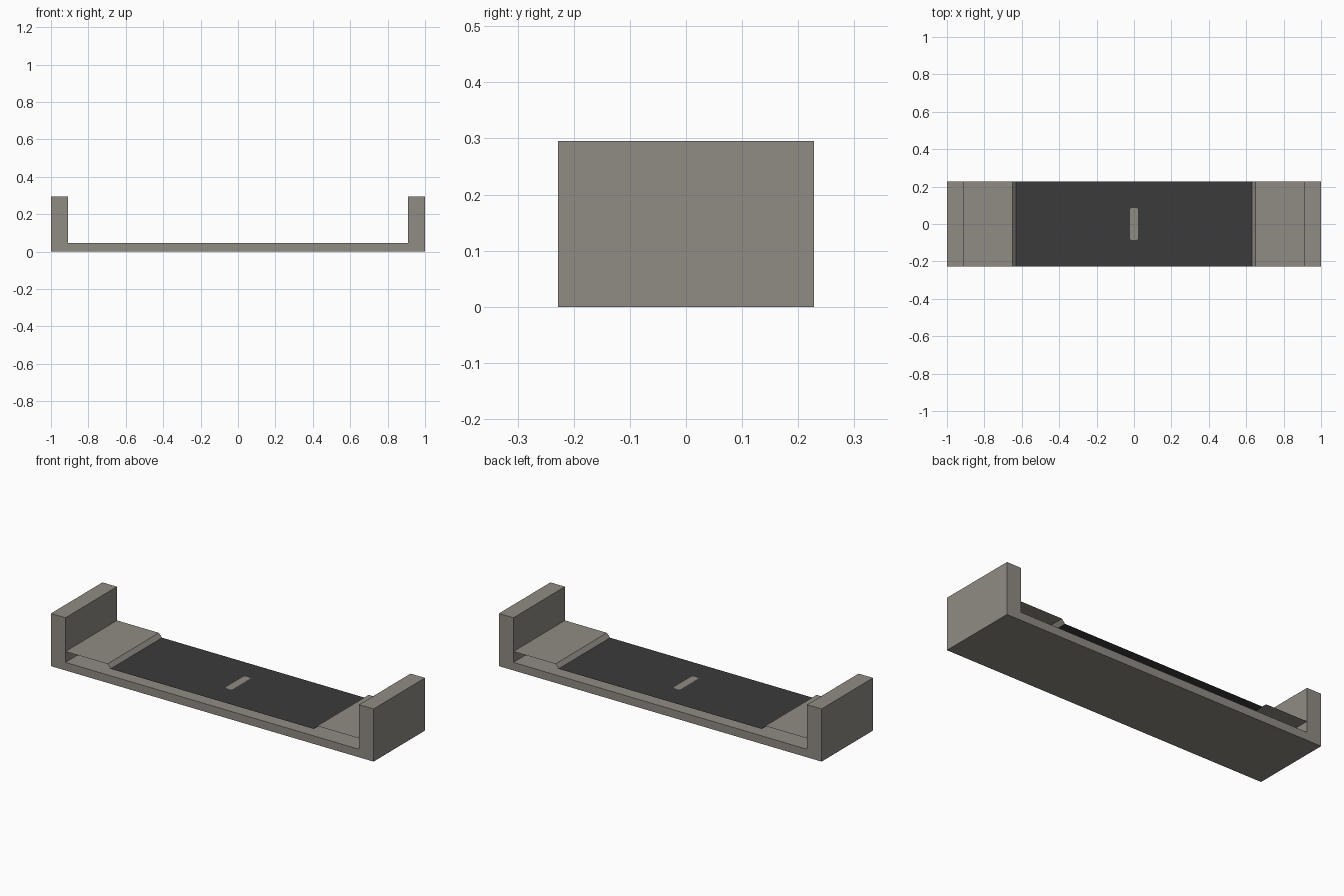
import bpy, math

if "Cube" in bpy.data.objects:
    bpy.data.objects.remove(bpy.data.objects["Cube"])

HALF_Y = 0.228      # half depth
FLOOR = 0.045       # top of the base slab
WALL_X = 0.91       # inner face of the end walls
TOP = 0.295         # wall height
SHELF = 0.106       # height of the end shelves
PANEL = 0.084       # height of the dark panel


def material(name, rgb):
    m = bpy.data.materials.new(name)
    m.diffuse_color = (*rgb, 1.0)
    m.use_nodes = True
    m.node_tree.nodes["Principled BSDF"].inputs["Base Color"].default_value = m.diffuse_color
    return m


grey = material("warm grey", (0.28, 0.26, 0.23))
dark = material("charcoal", (0.043, 0.043, 0.043))


def add_mesh(name, verts, faces, mat):
    me = bpy.data.meshes.new(name)
    me.from_pydata(verts, [], faces)
    me.materials.append(mat)
    ob = bpy.data.objects.new(name, me)
    bpy.context.collection.objects.link(ob)
    return ob


def extrude_y(name, profile, mat, closed=False):
    """Sweep an xz profile through the full depth; closed adds end caps."""
    n = len(profile)
    verts = [(x, y, z) for y in (-HALF_Y, HALF_Y) for x, z in profile]
    faces = [(i, (i + 1) % n, n + (i + 1) % n, n + i)
             for i in range(n if closed else n - 1)]
    if closed:
        faces += [tuple(range(n))[::-1], tuple(range(n, 2 * n))]
        faces = [f[::-1] for f in faces]
    return add_mesh(name, verts, faces, mat)


# U-shaped frame: base slab with two end walls (profile counter-clockwise)
extrude_y("frame", [(-1, 0), (1, 0), (1, TOP), (WALL_X, TOP), (WALL_X, FLOOR),
                    (-WALL_X, FLOOR), (-WALL_X, TOP), (-1, TOP)], grey, closed=True)

# Thin end shelves with a sloping lip down to the panel
lip = [(-WALL_X, SHELF), (-0.65, SHELF), (-0.63, PANEL)]
extrude_y("left_shelf", lip, grey)
extrude_y("right_shelf", [(-x, z) for x, z in reversed(lip)], grey)

# Dark sheet between the shelves
extrude_y("dark_panel", [(-0.63, PANEL), (0.63, PANEL)], dark)

# Small rounded tab in the middle of the panel
tab = []
w, h, r = 0.021, 0.086, 0.01
for k, (sx, sy) in enumerate([(1, 1), (-1, 1), (-1, -1), (1, -1)]):
    for j in range(4):
        a = math.radians(90 * k + 30 * j)
        tab.append((sx * (w - r) + r * math.cos(a),
                    sy * (h - r) + r * math.sin(a), PANEL + 0.002))
add_mesh("centre_tab", tab, [tuple(range(len(tab)))], grey)
